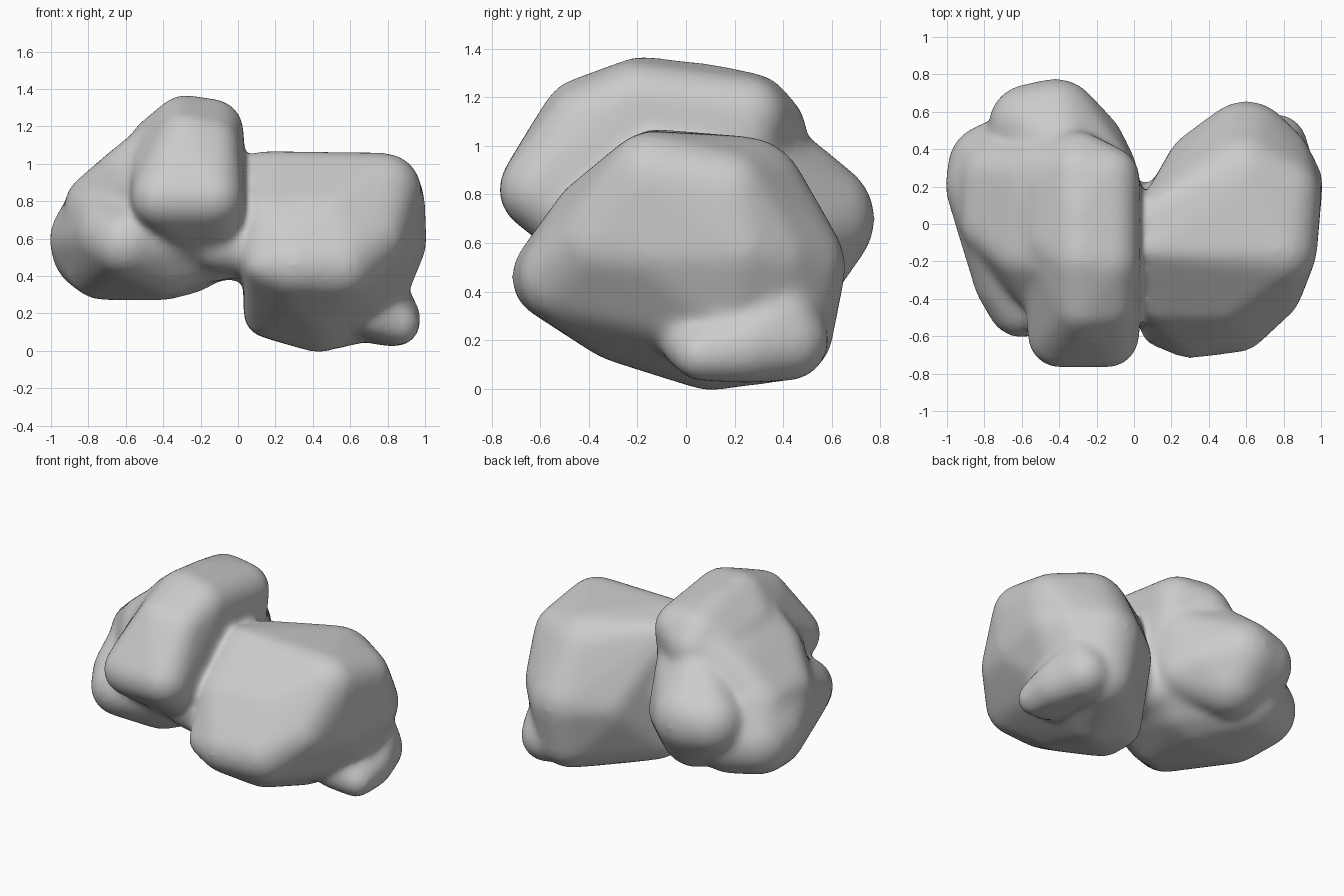
import bpy, bmesh

cube = bpy.data.objects.get("Cube")
if cube:
    bpy.data.objects.remove(cube, do_unlink=True)

PAD = .01  # makes up for what the softening takes away

# Each part is a rounded hull stretched over balls: (x, y, z, radius)
left_lobe = [
    (.13, -.13, .96, .1), (.13, .06, .93, .1), (.14, -.55, .46, .1), (.16, -.1, .2, .12),
    (.16, .06, .2, .12), (.3, -.54, .46, .17), (.54, -.49, .46, .19), (.43, .1, .16, .16),
    (.6, .4, .24, .2), (.6, .4, .5, .25), (.58, .24, .78, .25), (.78, -.14, .86, .19),
    (.81, .17, .8, .18), (.82, .22, .58, .18), (.72, -.35, .6, .17), (.76, .34, .55, .18),
    (.74, .2, .28, .14), (.38, .3, .5, .2), (.15, -.42, .73, .1), (.5, -.38, .7, .16),
    (.4, -.28, .28, .16), (.79, -.12, .58, .17)]
foot = [(.86, .06, .14, .1), (.83, .24, .17, .14), (.76, .42, .2, .16), (.77, .4, .29, .14),
        (.72, .02, .2, .12)]
tall_ridge = [
    (-.14, -.2, 1.18, .16), (-.14, .25, 1.12, .16), (-.14, -.6, .82, .16), (-.14, -.5, .77, .16),
    (-.28, -.18, 1.19, .17), (-.28, .08, 1.16, .17), (-.3, .27, 1.13, .16), (-.4, -.6, .82, .16),
    (-.28, -.43, 1.12, .15), (-.14, -.42, 1.1, .14), (-.12, .12, .55, .16), (-.12, -.25, .54, .16),
    (-.42, -.1, 1.1, .15), (-.42, .2, 1.06, .15), (-.4, .1, .6, .2), (-.3, .33, 1.06, .16)]
shoulder = [
    (-.3, -.2, 1.17, .15), (-.3, .3, 1.1, .15), (-.57, -.15, .93, .17), (-.57, .25, .91, .17),
    (-.74, 0, .77, .18), (-.74, .25, .75, .18), (-.3, 0, .6, .2), (-.45, -.35, .85, .16)]
outer_body = [
    (-.78, .2, .6, .22), (-.76, .3, .55, .23), (-.71, -.03, .74, .19), (-.7, .25, .76, .2),
    (-.67, -.3, .62, .18), (-.6, -.42, .58, .18), (-.72, .1, .48, .2), (-.4, .1, .48, .2),
    (-.4, -.25, .5, .2), (-.28, .1, .49, .18), (-.15, -.2, .57, .18), (-.15, .1, .56, .18),
    (-.6, .36, .55, .24)]
back_bulge = [
    (-.42, .53, .7, .24), (-.56, .53, .7, .21), (-.4, .45, .55, .22), (-.37, .38, .9, .18),
    (-.5, .25, .6, .2), (-.25, .42, .65, .19), (-.17, .28, .62, .18), (-.17, .28, .88, .16)]
bridge = [(-.1, -.38, .58, .15), (.2, -.38, .54, .15), (-.1, .02, .58, .19), (.2, .02, .58, .19),
          (-.05, -.18, .84, .15), (.2, -.18, .82, .15)]


def rounded_hull(target, balls):
    """Append the convex hull of a set of balls to the target mesh."""
    bm = bmesh.new()
    for x, y, z, r in balls:
        made = bmesh.ops.create_icosphere(bm, subdivisions=3, radius=r + PAD)
        bmesh.ops.translate(bm, verts=made["verts"], vec=(x, y, z))
    points = [v.co.copy() for v in bm.verts]
    bm.clear()
    verts = [bm.verts.new(p) for p in points]
    hull = bmesh.ops.convex_hull(bm, input=verts)
    loose = {g for g in hull["geom_interior"] + hull["geom_unused"]
             if isinstance(g, bmesh.types.BMVert)}
    bmesh.ops.delete(bm, geom=list(loose), context="VERTS")
    bmesh.ops.recalc_face_normals(bm, faces=bm.faces)
    temp = bpy.data.meshes.new("hull")
    bm.to_mesh(temp)
    bm.free()
    target.from_mesh(temp)
    bpy.data.meshes.remove(temp)


# Gather all the parts, then melt them into one skin
whole = bmesh.new()
for part in (left_lobe, foot, tall_ridge, shoulder, outer_body, back_bulge, bridge):
    rounded_hull(whole, part)
for face in whole.faces:
    face.smooth = True
mesh = bpy.data.meshes.new("two_lobed_body")
whole.to_mesh(mesh)
whole.free()
body = bpy.data.objects.new("two_lobed_body", mesh)
bpy.context.collection.objects.link(body)

remesh = body.modifiers.new("melt", "REMESH")
remesh.mode = "VOXEL"
remesh.voxel_size = .02
remesh.use_smooth_shade = True
soften = body.modifiers.new("soften", "SMOOTH")
soften.factor = .5
soften.iterations = 25

# Plain grey clay
grey = bpy.data.materials.new("plain_grey")
grey.use_nodes = True
colour = (.6, .6, .6, 1)
grey.diffuse_color = colour
grey.node_tree.nodes["Principled BSDF"].inputs["Base Color"].default_value = colour
mesh.materials.append(grey)
